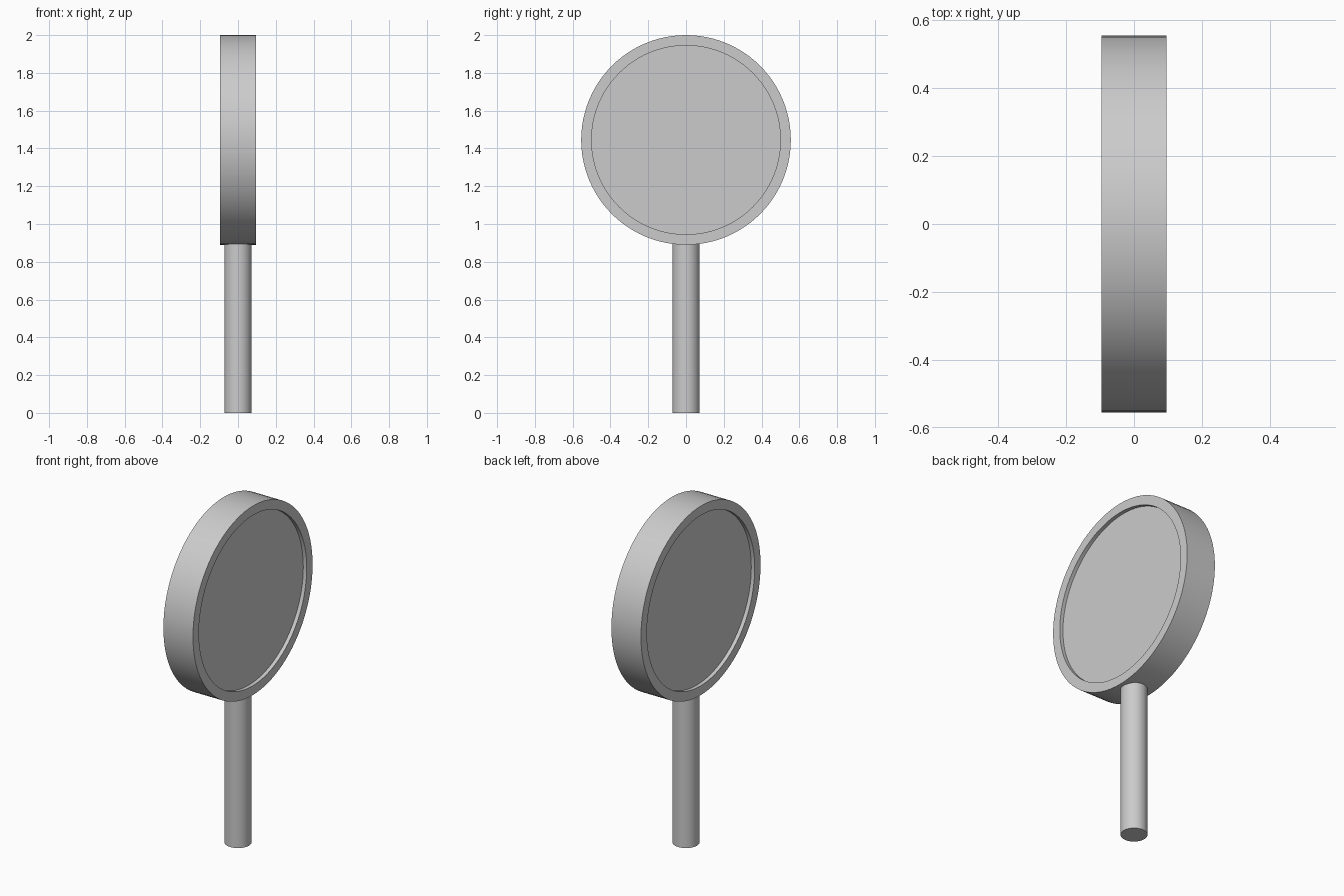
import bpy, bmesh, math
from mathutils import Matrix, Vector

if "Cube" in bpy.data.objects:
    bpy.data.objects.remove(bpy.data.objects["Cube"])

CZ = 1.445      # height of the head's centre
SEG = 96


def finish(obj):
    bpy.context.view_layer.objects.active = obj
    bpy.ops.object.select_all(action='DESELECT')
    obj.select_set(True)
    bpy.ops.object.shade_smooth_by_angle(angle=math.radians(30))


def lathe_x(name, profile, closed):
    """Spin an (x, radius) profile around the head's x axis."""
    me = bpy.data.meshes.new(name)
    bm = bmesh.new()
    vs = [bm.verts.new((x, 0, r)) for x, r in profile]
    pairs = list(zip(vs, vs[1:])) + ([(vs[-1], vs[0])] if closed else [])
    es = [bm.edges.new(p) for p in pairs]
    bmesh.ops.spin(bm, geom=vs + es, cent=(0, 0, 0), axis=(1, 0, 0),
                   angle=2 * math.pi, steps=SEG, use_duplicate=False)
    bmesh.ops.remove_doubles(bm, verts=bm.verts, dist=1e-5)
    bmesh.ops.recalc_face_normals(bm, faces=bm.faces)
    bm.to_mesh(me)
    bm.free()
    obj = bpy.data.objects.new(name, me)
    bpy.context.collection.objects.link(obj)
    obj.location.z = CZ
    finish(obj)


# Round frame with rectangular section
W, R_OUT, R_IN = 0.096, 0.555, 0.5
lathe_x("frame", [(-W, R_IN), (-W, R_OUT), (W, R_OUT), (W, R_IN)], True)

# Flat panel, slightly recessed on both sides
P = 0.074
lathe_x("panel", [(-P, 0), (-P, R_IN), (P, R_IN), (P, 0)], False)

# Round handle, its top buried in the frame
TOP = 0.93
bpy.ops.mesh.primitive_cylinder_add(vertices=48, radius=0.072, depth=TOP,
                                    location=(0, 0, TOP / 2))
handle = bpy.context.object
handle.name = "handle"
finish(handle)
